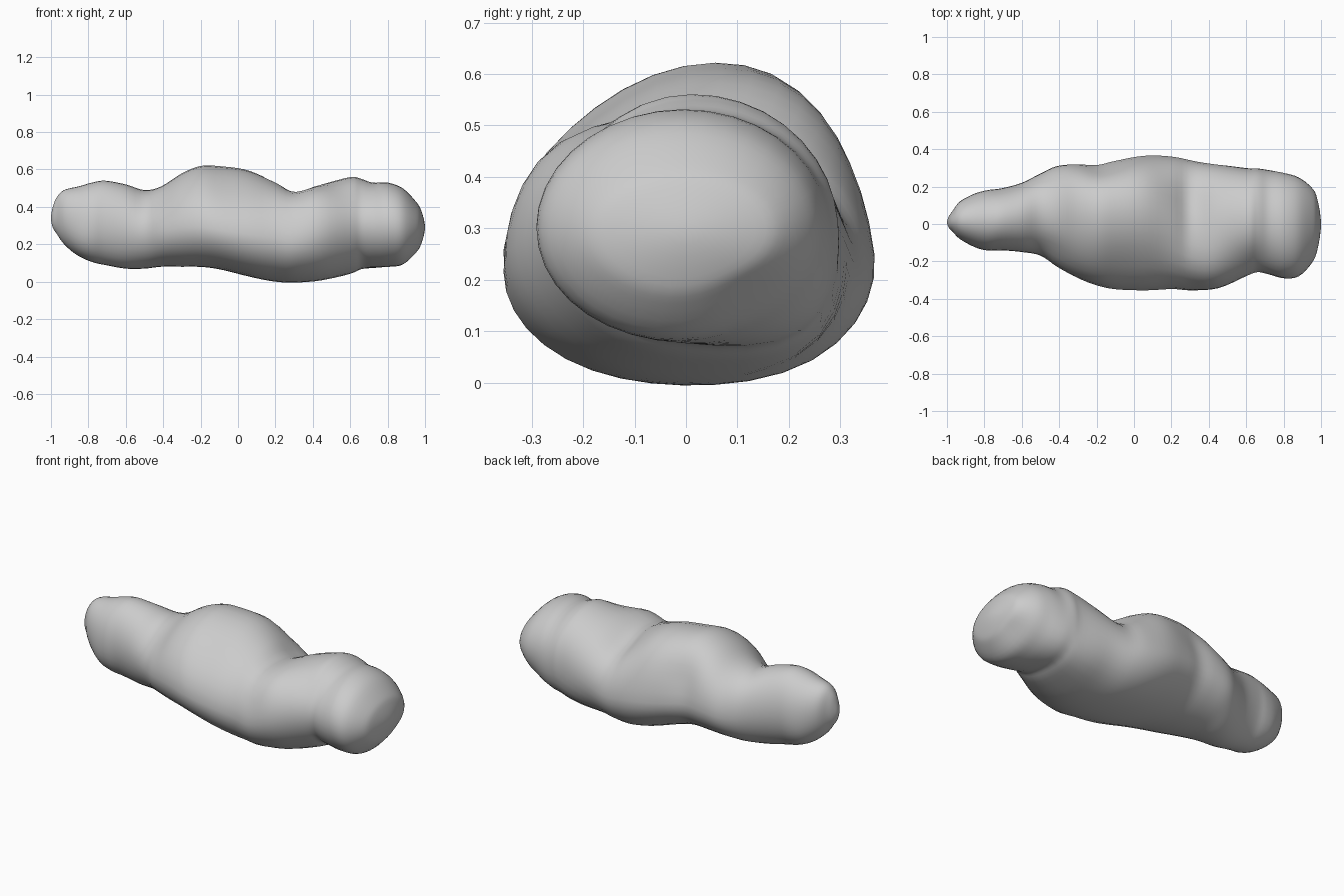
import bpy
import bmesh
import math
from mathutils import Vector

default_cube = bpy.data.objects.get("Cube")
if default_cube:
    bpy.data.objects.remove(default_cube, do_unlink=True)

SIDES = 36
STEPS = 4

# Sections along the boulder, in hundredths: x, bottom, top, front, back
SECTIONS = [
    (-100, 34, 34, 1, 1),
    (-99, 29, 40, -2, 4),
    (-97, 26, 45, -4, 7),
    (-93, 21, 49, -8, 12),
    (-85, 15, 51, -12, 16),
    (-78, 11, 53, -14, 18),
    (-71, 9, 54, -14, 19),
    (-60, 7, 52, -15, 22),
    (-50, 7, 49, -17, 27),
    (-41, 8, 51, -23, 31),
    (-30, 8, 58, -29, 32),
    (-20, 8, 62, -33, 32),
    (-10, 7, 62, -35, 34),
    (5, 4, 60, -35, 36),
    (20, 1, 54, -34, 35),
    (31, 0, 48, -35, 33),
    (45, 1, 52, -34, 31),
    (60, 5, 56, -28, 29),
    (66, 8, 55, -26, 29),
    (72, 8, 53, -27, 28),
    (80, 8, 53, -29, 27),
    (88, 9, 50, -28, 25),
    (95, 15, 43, -21, 20),
    (98, 20, 38, -14, 14),
    (100, 29, 29, 0, 0),
]

# Shallow hollows (positive depth) and swells (negative): centre, radius, depth
DENTS = [
    (Vector((0.6, -0.18, 0.45)), 0.12, 0.02),
    (Vector((-0.45, -0.16, 0.43)), 0.1, 0.015),
    (Vector((-0.17, 0.27, 0.43)), 0.12, 0.02),
    (Vector((-0.05, -0.23, 0.5)), 0.2, 0.02),
    (Vector((0.05, 0.28, 0.43)), 0.2, 0.01),
    (Vector((0.26, 0.16, 0.47)), 0.14, 0.035),
    (Vector((0.36, -0.21, 0.42)), 0.14, -0.04),
    (Vector((0.1, -0.23, 0.1)), 0.2, -0.02),
    (Vector((0.15, 0.23, 0.1)), 0.2, -0.03),
    (Vector((0.53, 0.2, 0.12)), 0.14, -0.035),
    (Vector((0.7, 0.2, 0.14)), 0.13, -0.04),
    (Vector((0.93, 0.14, 0.17)), 0.11, 0.025),
    (Vector((-0.85, 0.1, 0.2)), 0.1, -0.02),
    (Vector((-0.85, -0.08, 0.2)), 0.1, -0.02),
]


def mirrored(row):
    """Reflect a section through the tip so the end closes as a round cap."""
    x, bottom, top, front, back = row
    return (x, top, bottom, back, front)


def spline(a, b, c, d, t):
    """Smooth blend from b to c, with a and d as outer neighbours."""
    return 0.5 * (2 * b + (c - a) * t + (2 * a - 5 * b + 4 * c - d) * t ** 2
                  + (3 * b - a - 3 * c + d) * t ** 3)


def smooth_sections(rows):
    padded = [mirrored(rows[1])] + rows + [mirrored(rows[-2])]
    result = []
    for i in range(1, len(rows)):
        for step in range(STEPS):
            group = zip(*padded[i - 1:i + 3])
            result.append([spline(*four, step / STEPS) / 100 for four in group])
    return result + [[value / 100 for value in rows[-1]]]


def section_point(row, angle):
    x, bottom, top, front, back = row
    lean = math.exp(-((x + 0.05) / 0.35) ** 2)
    middle_y = (front + back) / 2
    middle_z = (top + bottom) / 2 - 0.07 * lean
    c, s = math.cos(angle), math.sin(angle)
    y = middle_y + (back - front) / 2 * c
    if s > 0:
        y += 0.07 * lean * s * s
        z = middle_z + (top - middle_z) * s
    else:
        z = middle_z + (middle_z - bottom) * s
    point = Vector((x, y, z))
    inward = Vector((0, middle_y - y, middle_z - z)).normalized()
    push = sum(depth * math.exp(-((point - centre).length / radius) ** 2)
               for centre, radius, depth in DENTS)
    return point + inward * push


# Boulder skin: rings joined between two tips
bm = bmesh.new()
rows = smooth_sections(SECTIONS)
rings = [[bm.verts.new(section_point(row, math.tau * k / SIDES))
          for k in range(SIDES)] for row in rows[1:-1]]
tips = [bm.verts.new((row[0], row[3], row[1])) for row in (rows[0], rows[-1])]
for k in range(SIDES):
    n = (k + 1) % SIDES
    for a, b in zip(rings, rings[1:]):
        bm.faces.new((a[k], a[n], b[n], b[k]))
    bm.faces.new((tips[0], rings[0][n], rings[0][k]))
    bm.faces.new((tips[1], rings[-1][k], rings[-1][n]))
bmesh.ops.recalc_face_normals(bm, faces=bm.faces)
mesh = bpy.data.meshes.new("boulder")
bm.to_mesh(mesh)
bm.free()
mesh.shade_smooth()

# Stone colour
stone = bpy.data.materials.new("stone grey")
stone.use_nodes = True
stone.diffuse_color = (0.6, 0.6, 0.6, 1)
stone.node_tree.nodes["Principled BSDF"].inputs["Base Color"].default_value = stone.diffuse_color
mesh.materials.append(stone)

boulder = bpy.data.objects.new("boulder", mesh)
bpy.context.collection.objects.link(boulder)
